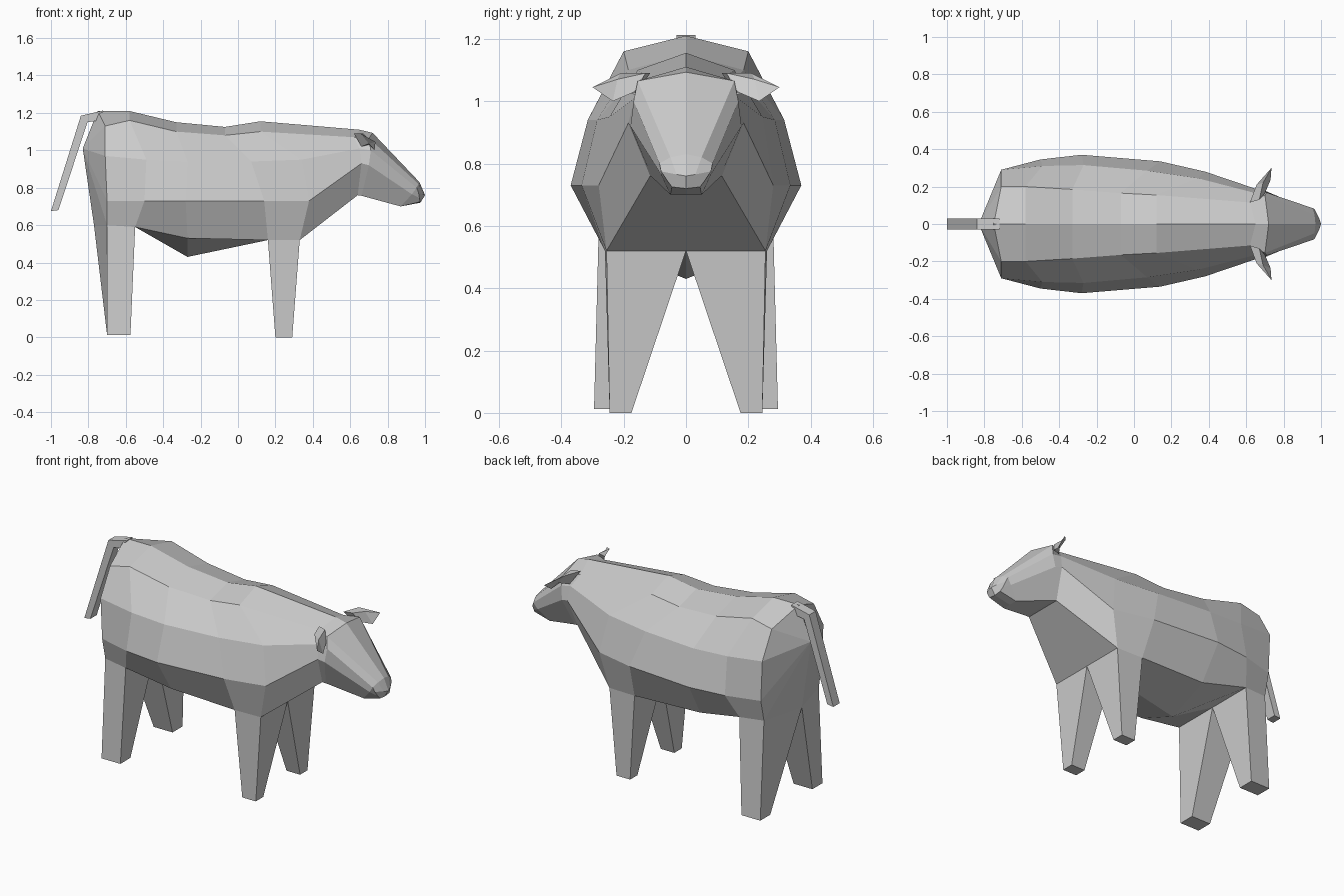
import bpy
import bmesh


def loft(name, rings, closed=False, start=False, end=False, apex=None, mirror=False, weld=False):
    """Skin a row of matching cross-sections, optionally mirrored across y = 0."""
    bm = bmesh.new()
    rows = [[bm.verts.new(p) for p in ring] for ring in rings]
    n = len(rows[0])
    for a, b in zip(rows, rows[1:]):
        for i in range(n if closed else n - 1):
            j = (i + 1) % n
            bm.faces.new((a[i], a[j], b[j], b[i]))
    if start:
        bm.faces.new(rows[0])
    if end:
        bm.faces.new(rows[-1])
    if apex:
        tip = bm.verts.new(apex)
        for i in range(n if closed else n - 1):
            bm.faces.new((rows[0][i], rows[0][(i + 1) % n], tip))
    if mirror:
        copy = bmesh.ops.duplicate(bm, geom=bm.verts[:] + bm.edges[:] + bm.faces[:])["geom"]
        for v in copy:
            if isinstance(v, bmesh.types.BMVert):
                v.co.y *= -1
    if weld:
        bmesh.ops.remove_doubles(bm, verts=bm.verts[:], dist=0.001)
    bmesh.ops.recalc_face_normals(bm, faces=bm.faces[:])
    mesh = bpy.data.meshes.new(name)
    bm.to_mesh(mesh)
    bm.free()
    obj = bpy.data.objects.new(name, mesh)
    bpy.context.collection.objects.link(obj)
    return obj


# Body: half sections from rump to neck, spine down to belly
neck = [(.65, 0, 1.11), (.62, .115, 1.07), (.65, .165, 1.01), (.66, .185, .93), (.64, .115, .76), (.64, 0, .76)]
body = [
    [(-.75, 0, 1.21), (-.71, .20, 1.13), (-.71, .29, .97), (-.70, .29, .73), (-.70, .26, .60), (-.77, 0, .60)],
    [(-.58, 0, 1.21), (-.58, .20, 1.16), (-.49, .31, .95), (-.50, .345, .73), (-.55, .28, .59), (-.55, 0, .59)],
    [(-.33, 0, 1.15), (-.33, .185, 1.10), (-.27, .315, .94), (-.28, .37, .73), (-.27, .25, .53), (-.27, 0, .43)],
    [(-.07, 0, 1.125), (-.07, .165, 1.08), (.07, .285, .94), (.14, .335, .73), (.16, .26, .52), (.16, 0, .52)],
    [(.12, 0, 1.155), (.12, .155, 1.10), (.34, .245, .95), (.38, .28, .73), (.33, .255, .52), (.33, 0, .52)],
    neck,
]
loft("body", body, apex=(-.83, 0, 1.01), mirror=True, weld=True)

# Head: from the neck section to the blunt muzzle
head = [
    neck,
    [(.72, 0, 1.093), (.70, .155, 1.065), (.71, .168, 1.0), (.70, .178, .92), (.66, .11, .757), (.66, 0, .757)],
    [(.97, 0, .83), (.965, .05, .82), (.955, .085, .80), (.93, .08, .765), (.87, .05, .70), (.87, 0, .70)],
    [(1, 0, .76), (.99, .03, .765), (.965, .08, .775), (.97, .06, .745), (.975, .045, .725), (.975, 0, .72)],
]
loft("head", head, end=True, mirror=True, weld=True)

# Legs: tapered four-sided posts meeting at the middle
loft("front_legs", [
    [(.16, 0, .52), (.33, 0, .52), (.33, .255, .52), (.16, .26, .52)],
    [(.20, .175, 0), (.29, .175, 0), (.29, .245, 0), (.20, .245, 0)],
], closed=True, end=True, mirror=True)
loft("back_legs", [
    [(-.77, 0, .60), (-.55, 0, .59), (-.55, .28, .59), (-.70, .26, .60)],
    [(-.70, .20, .013), (-.575, .20, .013), (-.575, .295, .013), (-.70, .295, .013)],
], closed=True, end=True, mirror=True)

# Ears: flat four-sided spikes
loft("ears", [
    [(.70, .215, 1.035), (.655, .21, 1.09), (.69, .22, 1.07), (.73, .235, 1.0)],
    [(.66, .16, 1.02), (.62, .115, 1.09), (.67, .13, 1.09), (.70, .165, 1.03)],
], closed=True, end=True, apex=(.735, .30, 1.045), mirror=True)

# Tail: thin bent bar
w = .03
side = [((-.72, 1.213), (-.74, 1.16)), ((-.84, 1.185), (-.805, 1.15)), ((-1, .675), (-.96, .68))]
loft("tail", [[(a[0], -w, a[1]), (a[0], w, a[1]), (b[0], w, b[1]), (b[0], -w, b[1])] for a, b in side],
     closed=True, start=True, end=True)
